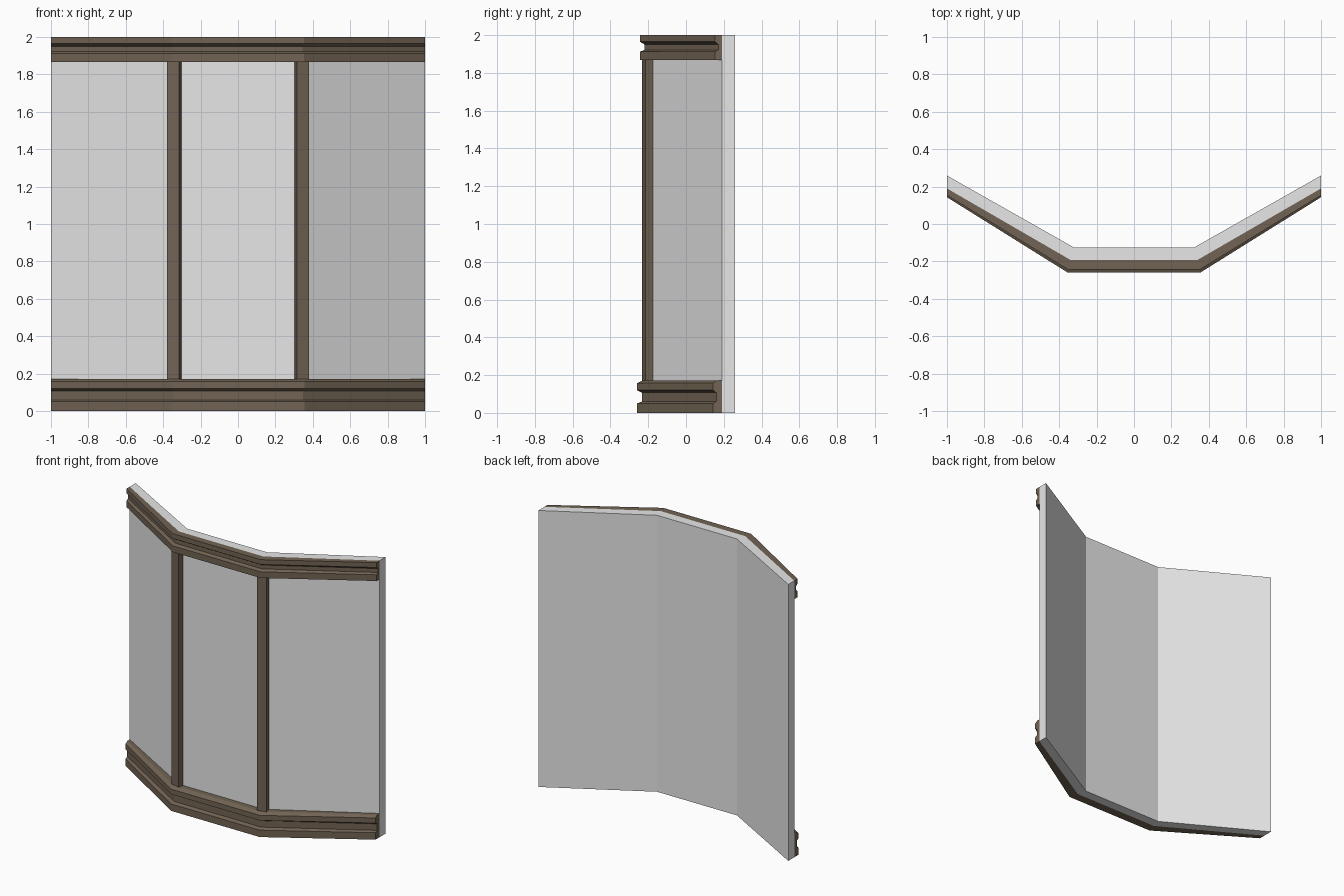
import bpy
import bmesh
import math
from mathutils import Matrix

if "Cube" in bpy.data.objects:
    bpy.data.objects.remove(bpy.data.objects["Cube"])


def material(name, rgb):
    m = bpy.data.materials.new(name)
    m.diffuse_color = (*rgb, 1)
    m.use_nodes = True
    m.node_tree.nodes["Principled BSDF"].inputs["Base Color"].default_value = m.diffuse_color
    return m


GREY = material("light grey wall", (0.8, 0.8, 0.8))
BROWN = material("brown wood", (0.165, 0.125, 0.087))

BACK = -0.126          # y of the back of the middle panel
WALL = 0.067           # wall thickness
TILT = math.radians(15)  # mitre angle at each bend


def add_object(name, bm, mat):
    bmesh.ops.recalc_face_normals(bm, faces=bm.faces[:])
    me = bpy.data.meshes.new(name)
    bm.to_mesh(me)
    bm.free()
    me.materials.append(mat)
    ob = bpy.data.objects.new(name, me)
    bpy.context.collection.objects.link(ob)
    return ob


def path(d):
    """Three-sided bay line at depth d in front of the wall's back."""
    jx = 0.32 + d * math.tan(TILT)
    end = 0.259 - min(d, WALL) * 1.03 - max(d - WALL, 0) * 0.71
    return [(-1, end), (-jx, BACK - d), (jx, BACK - d), (1, end)]


def sweep(name, profile, mat):
    """Sweep a closed (depth, height) profile along the bay line."""
    bm = bmesh.new()
    rails = [[bm.verts.new((x, y, z)) for x, y in path(d)] for d, z in profile]
    n = len(rails)
    for i in range(n):
        a, b = rails[i], rails[(i + 1) % n]
        for k in range(3):
            bm.faces.new((a[k], a[k + 1], b[k + 1], b[k]))
    for k in (0, 3):
        bm.faces.new([r[k] for r in rails])
    return add_object(name, bm, mat)


# Bent wall
sweep("wall", [(0, 0), (WALL, 0), (WALL, 2), (0, 2)], GREY)

# Skirting and cornice mouldings
sweep("base_moulding", [
    (WALL, 0), (0.133, 0), (0.133, 0.05), (0.107, 0.06), (0.107, 0.107),
    (0.133, 0.12), (0.133, 0.157), (0.103, 0.172), (WALL, 0.172)], BROWN)
sweep("top_moulding", [
    (WALL, 1.867), (0.118, 1.867), (0.118, 1.912), (0.093, 1.922),
    (0.093, 1.95), (0.118, 1.965), (0.118, 2), (WALL, 2)], BROWN)

# Posts covering the two bends, turned to the mitre direction
for side, label in ((-1, "left"), (1, "right")):
    bm = bmesh.new()
    bmesh.ops.create_cube(bm, size=1)
    bmesh.ops.scale(bm, vec=(0.068, 0.06, 1.76), verts=bm.verts)
    bmesh.ops.translate(bm, vec=(0, 0.03, 0), verts=bm.verts)
    bmesh.ops.transform(
        bm, verts=bm.verts,
        matrix=Matrix.Translation((side * 0.347, -0.2245, 1.02))
        @ Matrix.Rotation(side * TILT, 4, 'Z'))
    add_object(label + "_post", bm, BROWN)
